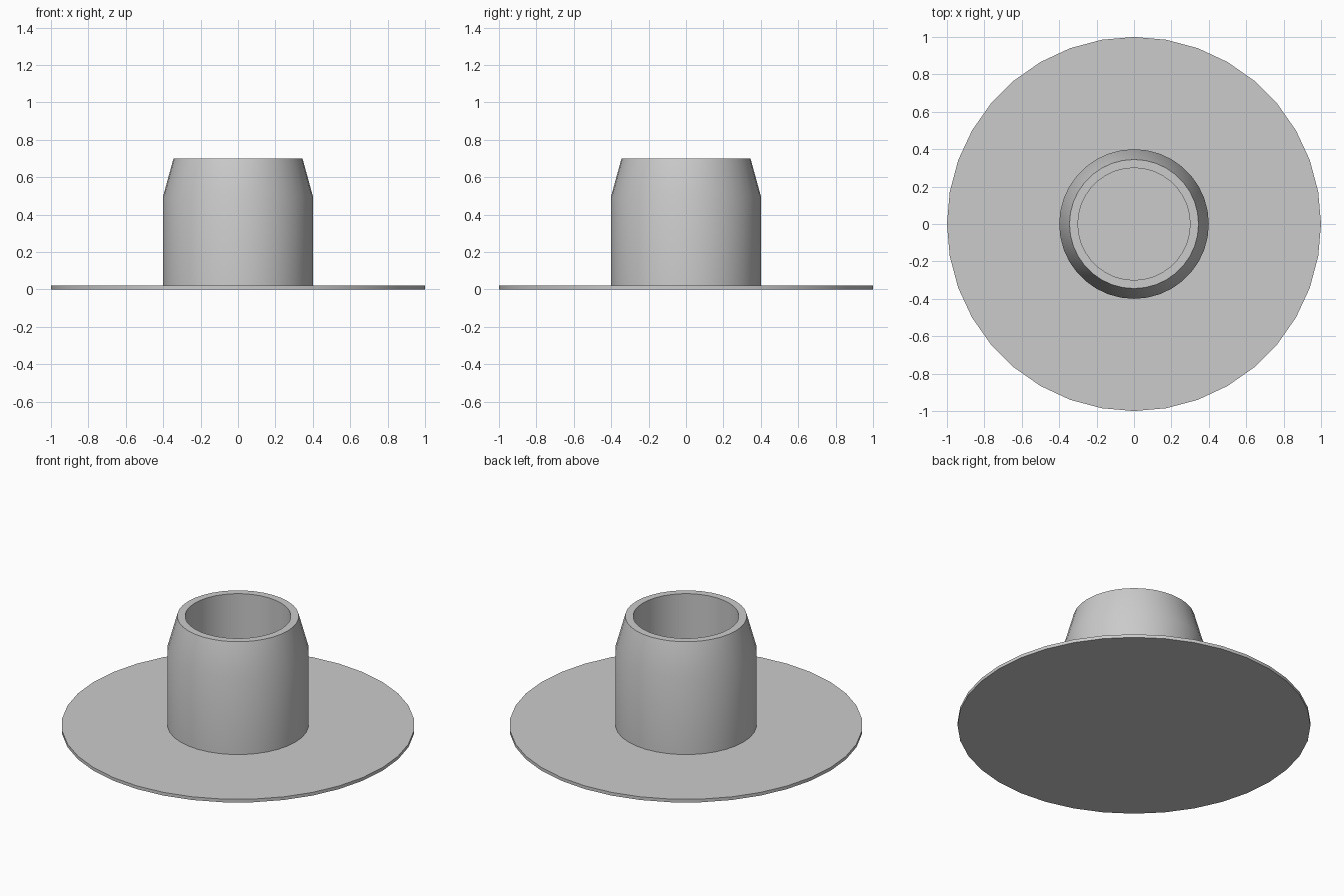
import bpy, bmesh, math
from mathutils import Matrix

if "Cube" in bpy.data.objects:
    bpy.data.objects.remove(bpy.data.objects["Cube"], do_unlink=True)

SIDES = 36

grey = bpy.data.materials.new("plain_grey")
grey.use_nodes = True
colour = (0.6, 0.6, 0.6, 1)
grey.diffuse_color = colour
grey.node_tree.nodes["Principled BSDF"].inputs["Base Color"].default_value = colour


def lathe(name, profile, closed=False):
    """Turn a (radius, height) profile around the z axis; open ends are capped."""
    bm = bmesh.new()
    rings = [[bm.verts.new(Matrix.Rotation(math.tau * i / SIDES, 3, "Z") @ v)
              for i in range(SIDES)]
             for v in (Matrix.Translation((r, 0, z)).translation for r, z in profile)]
    pairs = list(zip(rings, rings[1:]))
    if closed:
        pairs.append((rings[-1], rings[0]))
    else:
        bm.faces.new(rings[0])
        bm.faces.new(rings[-1])
    for low, high in pairs:
        for i in range(SIDES):
            j = (i + 1) % SIDES
            bm.faces.new((low[i], low[j], high[j], high[i]))
    bmesh.ops.recalc_face_normals(bm, faces=bm.faces)
    mesh = bpy.data.meshes.new(name)
    bm.to_mesh(mesh)
    bm.free()
    mesh.materials.append(grey)
    obj = bpy.data.objects.new(name, mesh)
    bpy.context.collection.objects.link(obj)
    bpy.ops.object.select_all(action="DESELECT")
    obj.select_set(True)
    bpy.context.view_layer.objects.active = obj
    bpy.ops.object.shade_smooth_by_angle(angle=math.radians(30))
    return obj


# Thin round base plate
lathe("base_flange", [(1, 0), (1, 0.02)])

# Hollow collar with a tapered rim, standing on the plate
lathe("hollow_collar",
      [(0.4, 0.02), (0.4, 0.5), (0.345, 0.7), (0.3, 0.7), (0.3, 0.02)], closed=True)
